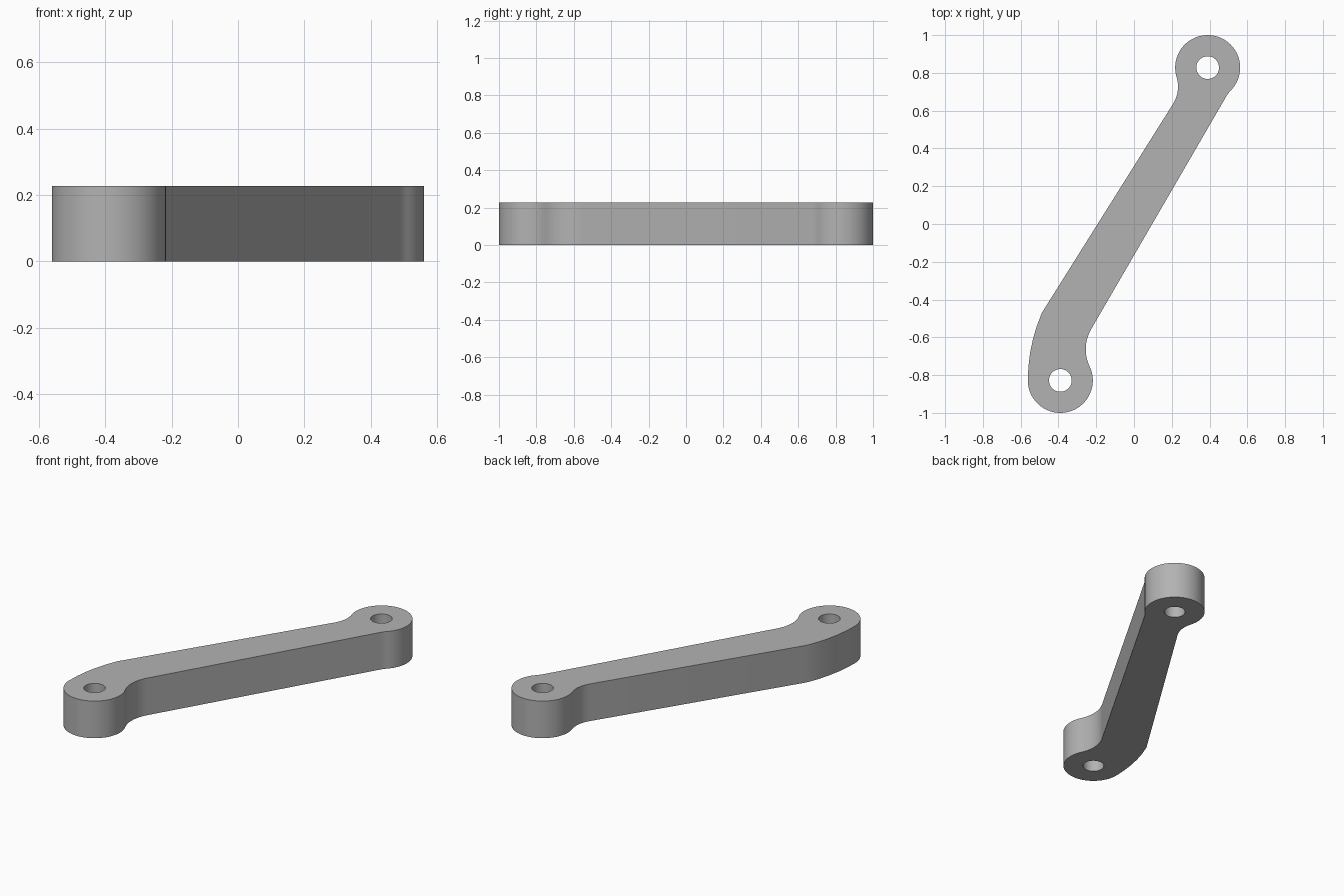
import bpy
from math import pi, sqrt, cos, sin, atan2, ceil
from mathutils import Vector

if "Cube" in bpy.data.objects:
    bpy.data.objects.remove(bpy.data.objects["Cube"], do_unlink=True)

HEIGHT, BOSS, HOLE = 0.227, 0.172, 0.06
upper = Vector((0.39, 0.828))
lower = -upper


def arc(centre, radius, start, end):
    """Points along an arc from one angle to another."""
    steps = max(4, ceil(abs(end - start) / (pi / 36)))
    angles = [start + (end - start) * i / steps for i in range(steps + 1)]
    return [centre + radius * Vector((cos(a), sin(a))) for a in angles]


def angle(v):
    return atan2(v.y, v.x)


def blend(point, direction, normal, boss, radius, side):
    """Concave arc touching a straight edge and a boss; returns boss-to-edge points
    and the angle on the boss where it starts."""
    offset = (point - boss).dot(normal)
    along = sqrt((radius + BOSS) ** 2 - (offset + radius) ** 2)
    centre = boss + normal * (offset + radius) + direction * along * side
    start, end = angle(boss - centre), angle(-normal)
    end += 2 * pi * round((start - end) / (2 * pi))
    return arc(centre, radius, start, end), angle(centre - boss)


# Straight edges of the bar
right_point, left_point = Vector((-0.18, -0.476)), Vector((-0.487, -0.47))
right_dir = (Vector((0.497, 0.69)) - right_point).normalized()
left_dir = (Vector((0.206, 0.635)) - left_point).normalized()
right_out = Vector((right_dir.y, -right_dir.x))
left_out = Vector((-left_dir.y, left_dir.x))

# Blends between bar and bosses
low_right, low_angle = blend(right_point, right_dir, right_out, lower, 0.21, 1)
up_right, up_start = blend(right_point, right_dir, right_out, upper, 0.17, -1)
up_left, up_end = blend(left_point, left_dir, left_out, upper, 0.172, -1)

# Broad outer bend beside the lower boss
bend_radius = 0.9
bend_centre = lower + Vector((bend_radius - BOSS, 0))
bend = arc(bend_centre, bend_radius, angle(left_point - bend_centre), pi)

outline = (arc(lower, BOSS, pi, low_angle + 2 * pi) + low_right
           + up_right[::-1] + arc(upper, BOSS, up_start, up_end % (2 * pi))
           + up_left + bend)

# Filled profile with two pin holes, extruded to full thickness
curve = bpy.data.curves.new("link_arm", "CURVE")
curve.dimensions = "2D"
curve.fill_mode = "BOTH"
curve.extrude = HEIGHT / 2
holes = [arc(c, HOLE, 0, 2 * pi)[:-1] for c in (lower, upper)]
for loop in [outline] + holes:
    points = [p for i, p in enumerate(loop) if (p - loop[i - 1]).length > 1e-4]
    spline = curve.splines.new("POLY")
    spline.points.add(len(points) - 1)
    for target, p in zip(spline.points, points):
        target.co = (p.x, p.y, 0, 1)
    spline.use_cyclic_u = True

arm = bpy.data.objects.new("link_arm", curve)
bpy.context.collection.objects.link(arm)
arm.location.z = HEIGHT / 2
bpy.ops.object.select_all(action="DESELECT")
arm.select_set(True)
bpy.context.view_layer.objects.active = arm
bpy.ops.object.convert(target="MESH")
arm = bpy.context.object

# Weld caps to walls
bpy.ops.object.mode_set(mode="EDIT")
bpy.ops.mesh.select_all(action="SELECT")
bpy.ops.mesh.remove_doubles(threshold=0.0001)
bpy.ops.mesh.normals_make_consistent(inside=False)
bpy.ops.object.mode_set(mode="OBJECT")
bpy.ops.object.shade_smooth_by_angle(angle=0.5)

# Plain grey material
grey = bpy.data.materials.new("plain_grey")
grey.use_nodes = True
colour = (0.45, 0.45, 0.45, 1)
grey.diffuse_color = colour
grey.node_tree.nodes["Principled BSDF"].inputs["Base Color"].default_value = colour
arm.data.materials.clear()
arm.data.materials.append(grey)
